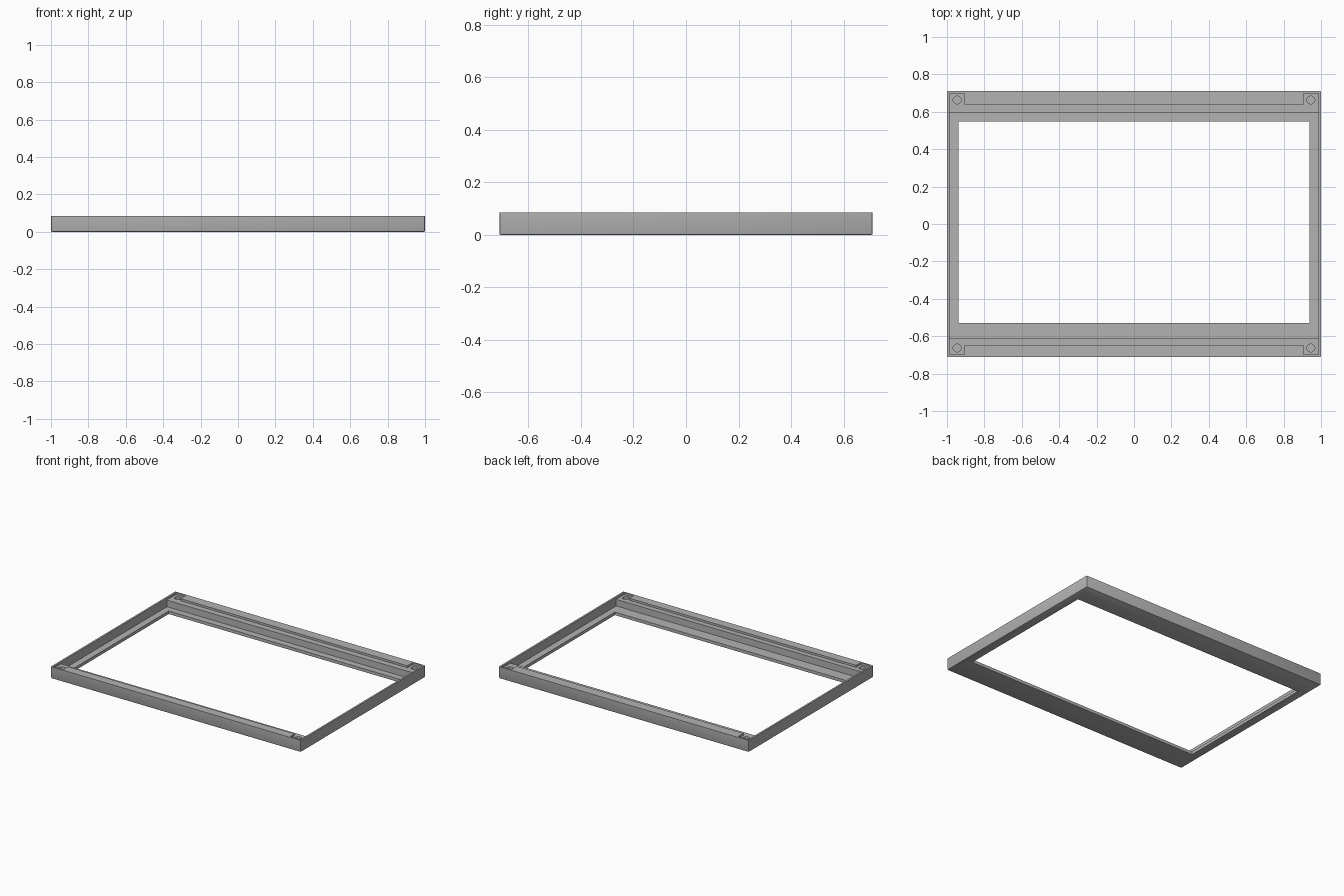
import bpy
import bmesh

cube = bpy.data.objects.get("Cube")
if cube:
    bpy.data.objects.remove(cube, do_unlink=True)

HEIGHT = 0.085
LEDGE_Z = 0.07
LIP_Z = 0.022
INNER_X = 0.987

grey = bpy.data.materials.new("satin grey")
grey.use_nodes = True
colour = (0.45, 0.45, 0.45, 1)
grey.diffuse_color = colour
grey.node_tree.nodes["Principled BSDF"].inputs["Base Color"].default_value = colour


def finish(bm, name):
    mesh = bpy.data.meshes.new(name)
    bm.to_mesh(mesh)
    bm.free()
    mesh.materials.append(grey)
    obj = bpy.data.objects.new(name, mesh)
    bpy.context.collection.objects.link(obj)
    return obj


def box_mesh(x, y, z):
    bm = bmesh.new()
    bmesh.ops.create_cube(bm, size=1)
    for v in bm.verts:
        v.co = [span[0] if c < 0 else span[1] for c, span in zip(v.co, (x, y, z))]
    return bm


def cut(target, cutter):
    cutter.hide_render = True
    mod = target.modifiers.new("cut", "BOOLEAN")
    mod.operation = "DIFFERENCE"
    mod.solver = "EXACT"
    mod.object = cutter
    bpy.context.view_layer.objects.active = target
    bpy.ops.object.modifier_apply(modifier=mod.name)
    bpy.data.objects.remove(cutter, do_unlink=True)


def cut_box(x, y, z):
    cut(frame, finish(box_mesh(x, y, z), "box_cutter"))


# Outer block, with the bottom rim and upright corners eased
bm = box_mesh((-1, 1), (-0.711, 0.711), (0, HEIGHT))
rim = [e for e in bm.edges if min(v.co.z for v in e.verts) < 0.01]
bmesh.ops.bevel(bm, geom=rim, offset=0.006, segments=2, profile=0.5, affect="EDGES")
frame = finish(bm, "bezel_frame")

# Window, panel recess above the lip, and shallow ledge along the rails
ABOVE = 0.2
cut_box((-0.939, 0.939), (-0.528, 0.549), (-0.1, ABOVE))
cut_box((-INNER_X, INNER_X), (-0.611, 0.597), (LIP_Z, ABOVE))
cut_box((-INNER_X, INNER_X), (-0.648, 0.64), (LEDGE_Z, ABOVE))

# Corner pockets with blind screw holes
for sx in (-1, 1):
    for sy in (-1, 1):
        cut_box(sorted((sx * 0.907, sx * INNER_X)),
                sorted((sy * 0.6, sy * 0.699)), (LEDGE_Z, ABOVE))
        bm = bmesh.new()
        bmesh.ops.create_cone(bm, cap_ends=True, segments=32,
                              radius1=0.021, radius2=0.021, depth=0.1)
        bmesh.ops.translate(bm, verts=bm.verts,
                            vec=(sx * 0.946, sy * 0.663, LIP_Z + 0.05))
        cut(frame, finish(bm, "hole_cutter"))

frame.select_set(True)
bpy.context.view_layer.objects.active = frame
bpy.ops.object.shade_smooth_by_angle(angle=0.5)
